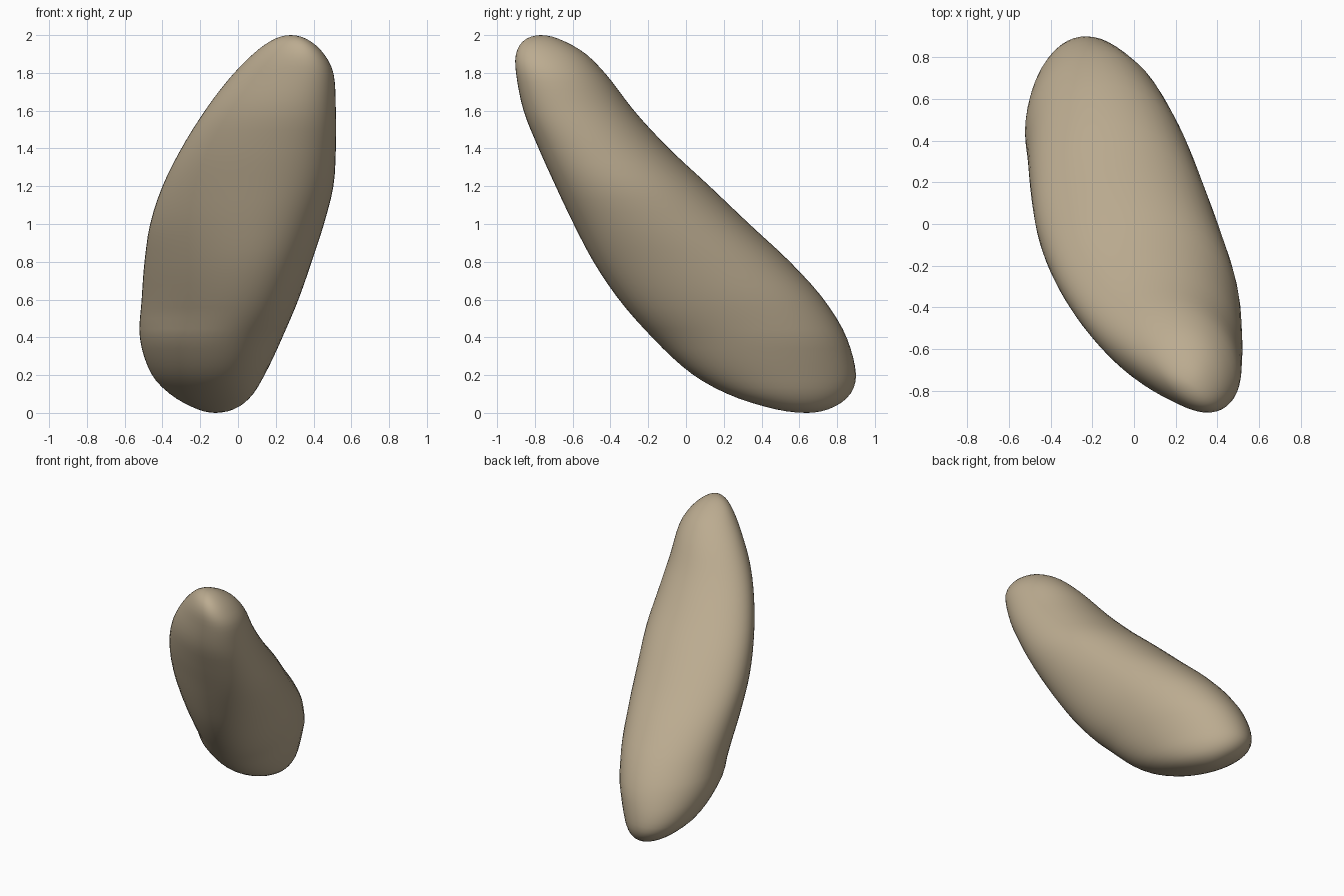
import bpy, bmesh, math

if "Cube" in bpy.data.objects:
    bpy.data.objects.remove(bpy.data.objects["Cube"])

# Horizontal slices: height, left x, right x, front y, back y
SLICES = [
    (0.00, -0.12, -0.12, 0.64, 0.64),
    (0.03, -0.24, 0.00, 0.43, 0.78),
    (0.10, -0.36, 0.08, 0.22, 0.87),
    (0.20, -0.455, 0.14, 0.04, 0.90),
    (0.40, -0.52, 0.235, -0.18, 0.85),
    (0.60, -0.51, 0.32, -0.355, 0.73),
    (0.80, -0.495, 0.39, -0.49, 0.55),
    (1.00, -0.465, 0.455, -0.595, 0.335),
    (1.20, -0.40, 0.505, -0.69, 0.125),
    (1.40, -0.30, 0.518, -0.78, -0.09),
    (1.60, -0.175, 0.518, -0.86, -0.275),
    (1.80, -0.02, 0.505, -0.90, -0.43),
    (1.90, 0.08, 0.455, -0.90, -0.53),
    (1.97, 0.175, 0.38, -0.86, -0.65),
    (2.00, 0.28, 0.28, -0.77, -0.77),
]
RINGS, SIDES = 48, 56
ANGLES = [math.acos(1 - s[0]) for s in SLICES]


def slice_at(t):
    """Smooth (Hermite) interpolation of the slices along the pole-to-pole angle."""
    n = len(SLICES)
    i = max(k for k in range(n - 1) if ANGLES[k] <= t + 1e-9)

    def slope(k, c):
        a, b = max(k - 1, 0), min(k + 1, n - 1)
        return (SLICES[b][c] - SLICES[a][c]) / (ANGLES[b] - ANGLES[a])

    h = ANGLES[i + 1] - ANGLES[i]
    u = (t - ANGLES[i]) / h
    out = []
    for c in range(1, 5):
        p, q = SLICES[i][c], SLICES[i + 1][c]
        out.append((2*u**3 - 3*u*u + 1) * p + (u**3 - 2*u*u + u) * h * slope(i, c)
                   + (3*u*u - 2*u**3) * q + (u**3 - u*u) * h * slope(i + 1, c))
    return out


# Leaning pebble body, lofted from skewed oval rings (front skewed more than back)
bm = bmesh.new()
rings = []
for r in range(1, RINGS):
    t = math.pi * r / RINGS
    z = 1 - math.cos(t)
    x0, x1, y0, y1 = slice_at(t)
    back_skew = -0.12 - 0.25 * max(0, 1 - z / 0.4)
    ring = []
    for s in range(SIDES):
        a = 2 * math.pi * s / SIDES
        skew = back_skew - 0.33 * min(1, z / 0.5) * (1 - math.sin(a)) / 2
        ring.append(bm.verts.new(((x0 + x1) / 2 + (x1 - x0) / 2 * math.cos(a),
                                  (y0 + y1) / 2 + (y1 - y0) / 2 * math.sin(a + skew),
                                  z)))
    rings.append(ring)
for low, high in zip(rings, rings[1:]):
    for s in range(SIDES):
        n = (s + 1) % SIDES
        bm.faces.new((low[s], low[n], high[n], high[s]))

# Close the two rounded ends
bottom = bm.verts.new((-0.12, 0.64, 0))
top = bm.verts.new((0.28, -0.77, 2))
for s in range(SIDES):
    n = (s + 1) % SIDES
    bm.faces.new((bottom, rings[0][n], rings[0][s]))
    bm.faces.new((top, rings[-1][s], rings[-1][n]))
bmesh.ops.recalc_face_normals(bm, faces=bm.faces)
for f in bm.faces:
    f.smooth = True

mesh = bpy.data.meshes.new("pebble")
bm.to_mesh(mesh)
bm.free()
tan = bpy.data.materials.new("tan stone")
tan.diffuse_color = (0.50, 0.41, 0.28, 1)
tan.use_nodes = True
tan.node_tree.nodes["Principled BSDF"].inputs["Base Color"].default_value = tan.diffuse_color
mesh.materials.append(tan)
body = bpy.data.objects.new("pebble", mesh)
bpy.context.collection.objects.link(body)
